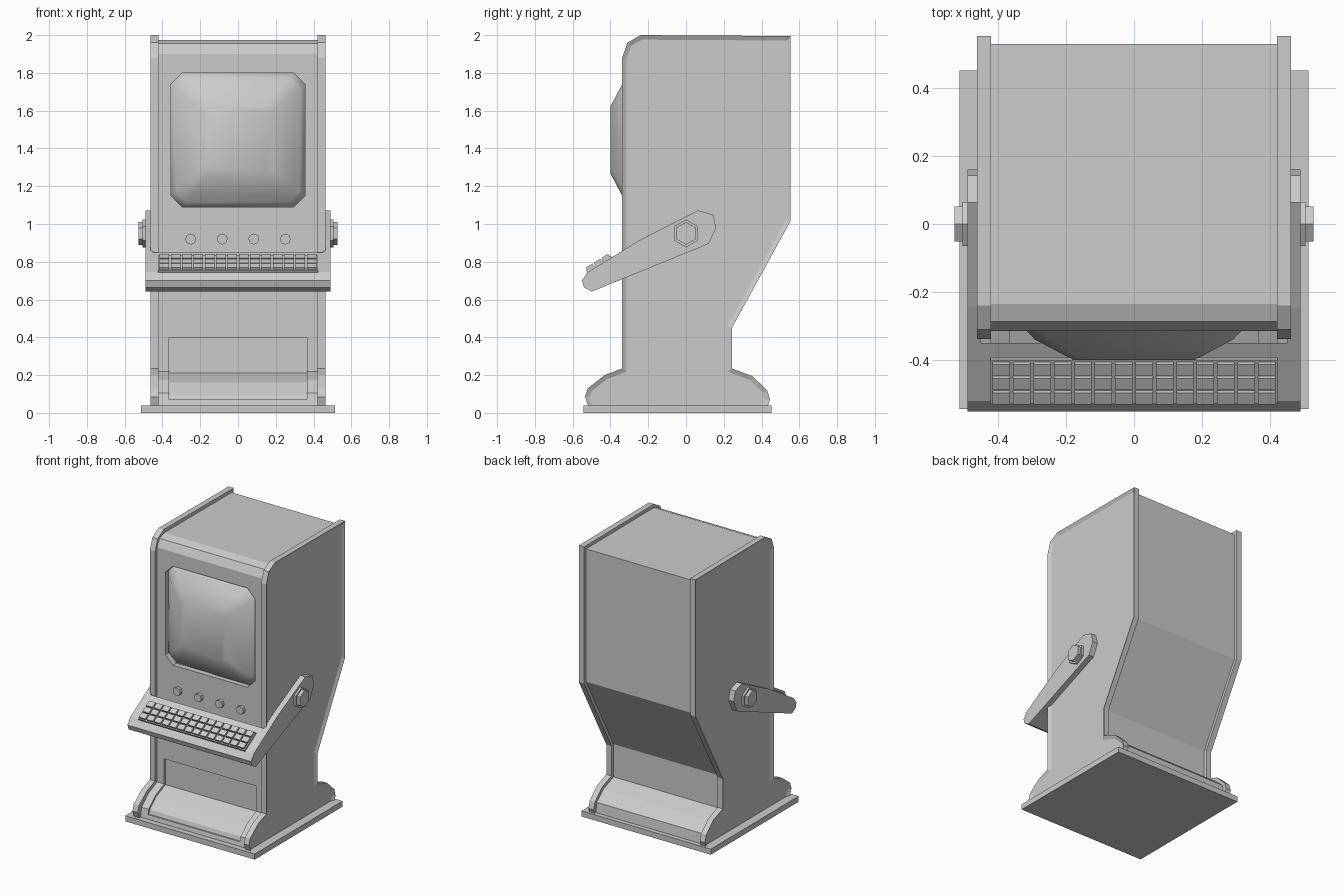
import bpy, bmesh
from math import atan2, cos, sin, pi
from mathutils import Matrix, Vector

cube = bpy.data.objects.get("Cube")
if cube:
    bpy.data.objects.remove(cube)

grey = bpy.data.materials.new("plain grey")
grey.use_nodes = True
colour = (0.6, 0.6, 0.6, 1)
grey.diffuse_color = colour
grey.node_tree.nodes["Principled BSDF"].inputs["Base Color"].default_value = colour


def finish(name, bm, smooth=False):
    bmesh.ops.recalc_face_normals(bm, faces=bm.faces)
    mesh = bpy.data.meshes.new(name)
    for f in bm.faces:
        f.smooth = smooth
    bm.to_mesh(mesh)
    bm.free()
    mesh.materials.append(grey)
    obj = bpy.data.objects.new(name, mesh)
    bpy.context.collection.objects.link(obj)
    return obj


def prism(points, start, end):
    """Closed prism from a 3D outline built by a function of depth."""
    bm = bmesh.new()
    face = bm.faces.new([bm.verts.new(points(p, start)) for p in range(points.count)])
    out = bmesh.ops.extrude_face_region(bm, geom=[face])
    for v in out["geom"]:
        if isinstance(v, bmesh.types.BMVert):
            v.co = v.co + points.axis * (end - start)
    bmesh.ops.recalc_face_normals(bm, faces=bm.faces)
    return bm


class Outline:
    """Outline in the side plane (axis x) or the front plane (axis y)."""
    def __init__(self, pts, axis="x"):
        self.pts, self.count, self.kind = pts, len(pts), axis
        self.axis = Vector((1, 0, 0)) if axis == "x" else Vector((0, 1, 0))

    def __call__(self, i, d):
        a, b = self.pts[i]
        return (d, a, b) if self.kind == "x" else (a, d, b)


def box(bm, size, matrix):
    bmesh.ops.create_cube(bm, size=1, matrix=matrix @ Matrix.Diagonal((*size, 1)))


def cut(obj, cutter):
    mod = obj.modifiers.new("cut", "BOOLEAN")
    mod.operation, mod.solver, mod.object = "DIFFERENCE", "EXACT", cutter
    deps = bpy.context.evaluated_depsgraph_get()
    mesh = bpy.data.meshes.new_from_object(obj.evaluated_get(deps))
    obj.modifiers.remove(mod)
    obj.data = mesh
    bpy.data.objects.remove(cutter)


def ngon(n, r, cy, cz):
    return [(cy + r * sin(2 * pi * i / n), cz + r * cos(2 * pi * i / n)) for i in range(n)]


# Base plate
bm = bmesh.new()
box(bm, (1.026, 0.995, 0.04), Matrix.Translation((0, -0.046, 0.02)))
finish("base_plate", bm)

# Cabinet body between the side panels
body = finish("cabinet_body", prism(Outline([
    (-0.505, 0.03), (-0.49, 0.105), (-0.415, 0.175), (-0.315, 0.22), (-0.315, 1.9),
    (-0.287, 1.955), (-0.235, 1.975), (0.53, 1.972), (0.53, 1.02), (0.22, 0.455),
    (0.22, 0.22), (0.335, 0.175), (0.41, 0.11), (0.42, 0.03)]), -0.43, 0.43))

# Shallow door recess in the lower front
cut(body, finish("door_cutter", prism(Outline([
    (-0.8, 0.4), (-0.3, 0.4), (-0.3, 0.21), (-0.408, 0.162), (-0.478, 0.098),
    (-0.487, 0.07), (-0.8, 0.07)]), -0.365, 0.365)))

# Screen opening with clipped corners
MID, HALF, CLIP = 1.445, 0.355, 0.06
inner = HALF - CLIP
octagon = [(-inner, -HALF), (inner, -HALF), (HALF, -inner), (HALF, inner),
           (inner, HALF), (-inner, HALF), (-HALF, inner), (-HALF, -inner)]
cut(body, finish("screen_cutter", prism(
    Outline([(x, MID + z) for x, z in octagon], "y"), -0.6, -0.27)))

# Bulging screen glass
bm = bmesh.new()
rings = [[bm.verts.new((x * s, y, MID + z * s)) for x, z in octagon]
         for s, y in ((1, -0.268), (1, -0.28), (0.92, -0.303), (0.82, -0.34), (0.5, -0.4))]
for a, b in zip(rings, rings[1:]):
    for i in range(8):
        j = (i + 1) % 8
        bm.faces.new((a[i], a[j], b[j], b[i]))
bm.faces.new(rings[-1])
bm.faces.new(rings[0][::-1])
finish("screen", bm, smooth=True)

# Side panels with a raised rim around the outer face
panel = Outline([
    (-0.51, 0.015), (-0.535, 0.085), (-0.52, 0.13), (-0.43, 0.2), (-0.338, 0.235),
    (-0.338, 1.88), (-0.31, 1.96), (-0.24, 2), (0.553, 1.995), (0.553, 1.015),
    (0.243, 0.45), (0.243, 0.235), (0.35, 0.195), (0.43, 0.12), (0.445, 0.07), (0.425, 0.015)])
for name, side in (("left_panel", 1), ("right_panel", -1)):
    bm = prism(panel, side * 0.421, side * 0.462)
    outer = [f for f in bm.faces if f.normal.x * side > 0.9]
    bmesh.ops.inset_region(bm, faces=outer, thickness=0.024, depth=0, use_even_offset=True)
    for v in {v for f in outer for v in f.verts}:
        v.co.x -= side * 0.012
    finish(name, bm)

# Keyboard tray and its swinging arms
nose = [(-0.5, 0.642), (-0.54, 0.665), (-0.552, 0.7), (-0.52, 0.745)]
finish("keyboard_tray", prism(Outline(
    nose + [(-0.35, 0.85), (-0.35, 0.703)]), -0.463, 0.463))
arm = Outline(nose + [(-0.245, 0.915), (0.063, 1.072), (0.143, 1.05),
                      (0.16, 0.98), (0.12, 0.895)])
for name, side in (("left", 1), ("right", -1)):
    finish(name + "_arm", prism(arm, side * 0.45, side * 0.49))
    finish(name + "_washer", prism(Outline(ngon(6, 0.074, 0, 0.95)), side * 0.44, side * 0.505))
    finish(name + "_bolt", prism(Outline(ngon(6, 0.06, 0, 0.95)), side * 0.48, side * 0.528))

# Key bed and three rows of keys on the sloping tray
slope = atan2(0.105, 0.17)
place = Matrix.Translation((0, -0.458, 0.783)) @ Matrix.Rotation(slope, 4, "X")
bm = bmesh.new()
box(bm, (0.845, 0.152, 0.024), place)
finish("key_bed", bm)
bm = bmesh.new()
for row in range(3):
    for col in range(14):
        spot = Matrix.Translation(((col - 6.5) * 0.06, (row - 1) * 0.049, 0.018))
        box(bm, (0.051, 0.04, 0.016), place @ spot)
finish("keys", bm)

# Control knobs under the screen
for i in range(4):
    x = (i - 1.5) * 0.167
    finish(f"knob_{i + 1}", prism(Outline(ngon(8, 0.029, x, 0.92), "y"), -0.3, -0.338))
